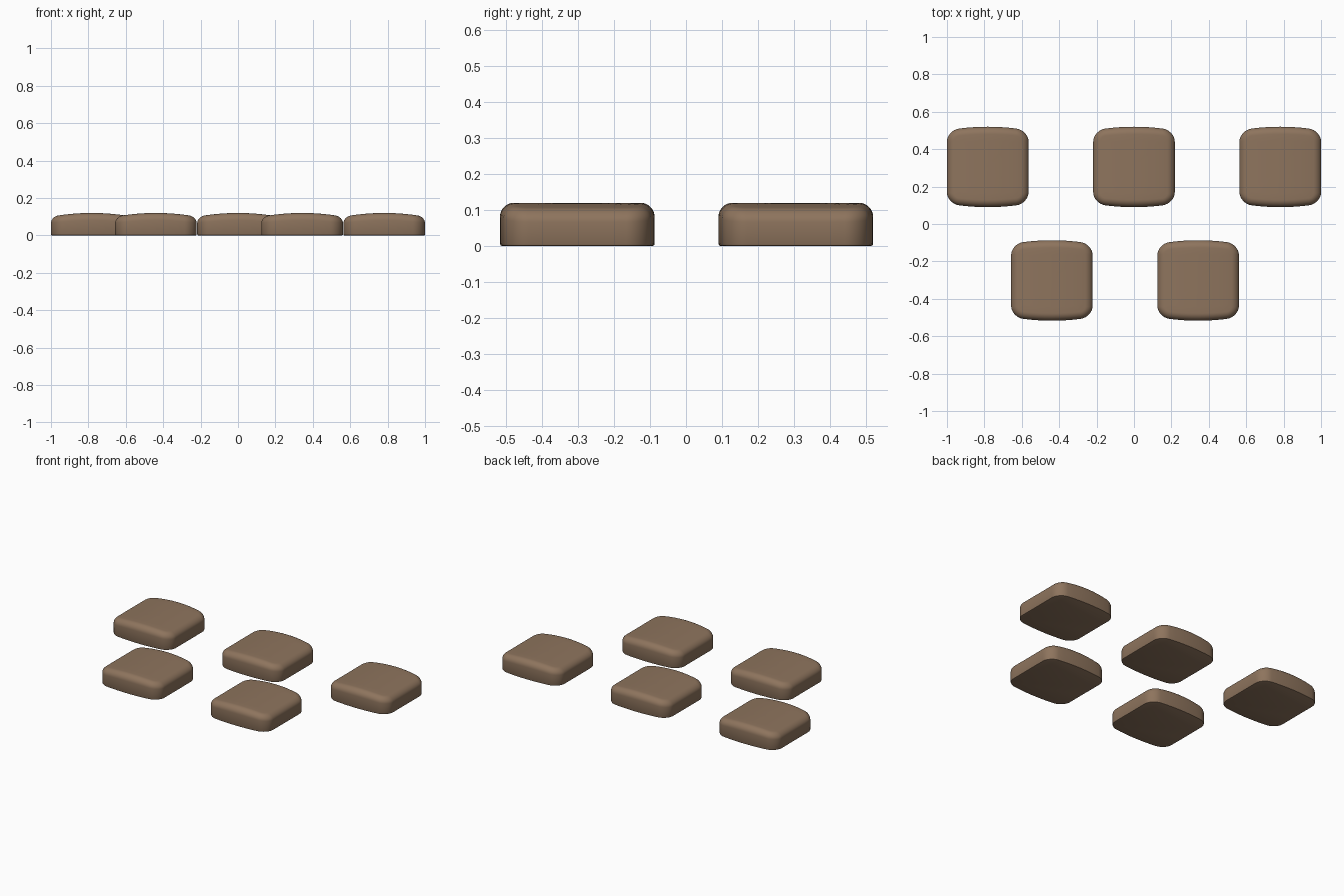
import bpy, bmesh, math

if "Cube" in bpy.data.objects:
    bpy.data.objects.remove(bpy.data.objects["Cube"], do_unlink=True)

HALF_X, HALF_Y, HEIGHT = 0.218, 0.215, 0.12
CORNER, RIM, FOOT = 0.065, 0.04, 0.006
BOW = 0.02          # how far the top and the front/back sides bulge mid-width
STEPS = 8

brown = bpy.data.materials.new("warm_brown")
brown.use_nodes = True
colour = (0.27, 0.175, 0.11, 1)
brown.diffuse_color = colour
brown.node_tree.nodes["Principled BSDF"].inputs["Base Color"].default_value = colour


def outline(inset):
    """Rounded rectangle, counter-clockwise, with subdivided straight sides."""
    r = CORNER - inset
    cx, cy = HALF_X - CORNER, HALF_Y - CORNER
    corners = [(cx, cy), (-cx, cy), (-cx, -cy), (cx, -cy)]
    pts = []
    for i, (px, py) in enumerate(corners):
        for s in range(STEPS + 1):
            a = math.pi / 2 * (i + s / STEPS)
            pts.append((px + r * math.cos(a), py + r * math.sin(a)))
        nx, ny = corners[(i + 1) % 4]
        ex, ey = r * math.cos(a), r * math.sin(a)
        for s in range(1, STEPS):
            t = s / STEPS
            pts.append((px + (nx - px) * t + ex, py + (ny - py) * t + ey))
    return pts


def bowed(x, y, z):
    """Bow the front and back sides outward and arch the top across x."""
    drop = BOW * (x / HALF_X) ** 2
    return (x, y * (1 - drop / HALF_Y), z * (1 - drop / HEIGHT))


def stone_mesh():
    bm = bmesh.new()
    # Side wall and rounded rim: inset, height, scale toward the middle
    levels = [(FOOT, 0, 1), (FOOT * 0.3, FOOT * 0.3, 1), (0, FOOT, 1)]
    for s in range(STEPS + 1):
        a = math.pi / 2 * s / STEPS
        levels.append((RIM * (1 - math.cos(a)), HEIGHT - RIM * (1 - math.sin(a)), 1))
    # Arched top
    levels += [(RIM, HEIGHT, k) for k in (0.8, 0.6, 0.4, 0.2)]
    rings = [[bm.verts.new(bowed(x * k, y * k, z)) for x, y in outline(d)]
             for d, z, k in levels]
    n = len(rings[0])
    for low, high in zip(rings, rings[1:]):
        for i in range(n):
            j = (i + 1) % n
            bm.faces.new((low[i], low[j], high[j], high[i]))
    # Top centre and flat underside
    peak = bm.verts.new((0, 0, HEIGHT))
    for i in range(n):
        bm.faces.new((rings[-1][i], rings[-1][(i + 1) % n], peak))
    bm.faces.new(rings[0][::-1])
    bmesh.ops.recalc_face_normals(bm, faces=bm.faces)
    mesh = bpy.data.meshes.new("paving_stone")
    bm.to_mesh(mesh)
    bm.free()
    mesh.materials.append(brown)
    return mesh


# Staggered rows: three behind, two in front
spots = {"back_right": (-0.782, 0.305), "back_middle": (0, 0.305),
         "back_left": (0.782, 0.305), "front_right": (-0.439, -0.302),
         "front_left": (0.343, -0.302)}
for name, (x, y) in spots.items():
    stone = bpy.data.objects.new(name + "_stone", stone_mesh())
    stone.location = (x, y, 0)
    bpy.context.collection.objects.link(stone)
    bpy.ops.object.select_all(action="DESELECT")
    stone.select_set(True)
    bpy.context.view_layer.objects.active = stone
    bpy.ops.object.shade_smooth_by_angle(angle=math.radians(40))
